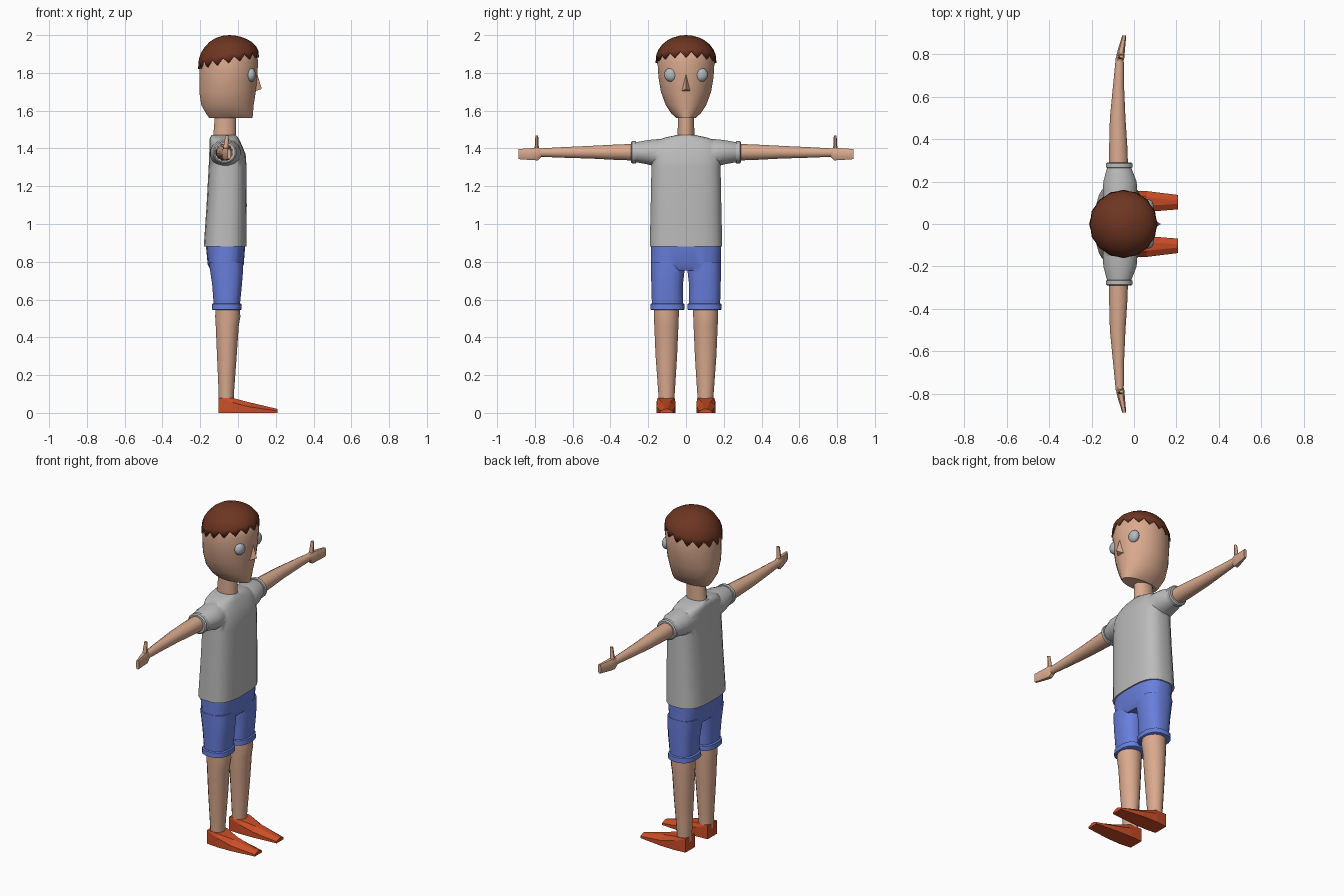
import bpy, bmesh, math
from math import cos, sin, pi

if "Cube" in bpy.data.objects:
    bpy.data.objects.remove(bpy.data.objects["Cube"])


def material(name, rgb):
    m = bpy.data.materials.new(name)
    m.diffuse_color = (*rgb, 1)
    m.use_nodes = True
    m.node_tree.nodes["Principled BSDF"].inputs["Base Color"].default_value = m.diffuse_color
    return m


SKIN = material("skin", (0.70, 0.40, 0.27))
GREY = material("shirt grey", (0.50, 0.50, 0.50))
BLUE = material("shorts blue", (0.14, 0.21, 0.72))
ORANGE = material("shoe orange", (0.60, 0.075, 0.02))
BROWN = material("hair brown", (0.155, 0.036, 0.016))
EYE = material("eye grey", (0.45, 0.50, 0.53))


def activate(ob):
    bpy.ops.object.select_all(action='DESELECT')
    ob.select_set(True)
    bpy.context.view_layer.objects.active = ob


def finish(name, bm, mat, mirror=False, angle=40):
    """Turn a bmesh into a coloured object, optionally mirrored across y."""
    if mirror:
        geom = bmesh.ops.duplicate(bm, geom=bm.verts[:] + bm.edges[:] + bm.faces[:])["geom"]
        for v in [g for g in geom if isinstance(g, bmesh.types.BMVert)]:
            v.co.y = -v.co.y
    bmesh.ops.recalc_face_normals(bm, faces=bm.faces)
    me = bpy.data.meshes.new(name)
    bm.to_mesh(me)
    bm.free()
    me.materials.append(mat)
    ob = bpy.data.objects.new(name, me)
    bpy.context.collection.objects.link(ob)
    if angle:
        activate(ob)
        bpy.ops.object.shade_smooth_by_angle(angle=math.radians(angle))
    return ob


def skin_rings(bm, rings):
    """Bridge equal point rings and cap both ends."""
    vs = [[bm.verts.new(p) for p in r] for r in rings]
    n = len(vs[0])
    for a, b in zip(vs, vs[1:]):
        for i in range(n):
            j = (i + 1) % n
            bm.faces.new((a[i], a[j], b[j], b[i]))
    bm.faces.new(vs[0])
    bm.faces.new(vs[-1])


def loft(name, axis, sections, mat, n=16, power=2.0, mirror=False, angle=40):
    """Sections: (position on axis, centre u, centre v, radius u, radius v)."""
    rings = []
    for p, cu, cv, ru, rv in sections:
        ring = []
        for k in range(n):
            a = 2 * pi * (k + 0.5) / n
            c, s = cos(a), sin(a)
            u = cu + ru * math.copysign(abs(c) ** (2 / power), c)
            v = cv + rv * math.copysign(abs(s) ** (2 / power), s)
            ring.append((u, v, p) if axis == 'z' else (u, p, v))
        rings.append(ring)
    bm = bmesh.new()
    skin_rings(bm, rings)
    return finish(name, bm, mat, mirror, angle)


def union(ob, other):
    mod = ob.modifiers.new("union", 'BOOLEAN')
    mod.operation, mod.solver, mod.object = 'UNION', 'EXACT', other
    activate(ob)
    bpy.ops.object.modifier_apply(modifier=mod.name)
    bpy.data.objects.remove(other)
    bpy.ops.object.shade_smooth_by_angle(angle=math.radians(40))


# head: (z, back x, front x, half width)
head = [(1.56, -0.152, 0.078, 0.05), (1.585, -0.17, 0.08, 0.078), (1.63, -0.195, 0.084, 0.108),
        (1.70, -0.206, 0.095, 0.134), (1.78, -0.206, 0.102, 0.147), (1.86, -0.205, 0.108, 0.152),
        (1.91, -0.19, 0.097, 0.14), (1.95, -0.155, 0.06, 0.108), (1.975, -0.11, 0.01, 0.06)]
loft("head", 'z', [(z, (b + f) / 2, 0, (f - b) / 2, w) for z, b, f, w in head], SKIN, n=28)

# neck
loft("neck", 'z', [(1.44, -0.072, 0, 0.062, 0.046), (1.58, -0.066, 0, 0.057, 0.043)], SKIN)

# nose wedge
bm = bmesh.new()
top, tip, left, right, back = [bm.verts.new(p) for p in (
    (0.10, 0, 1.80), (0.126, 0, 1.715), (0.088, -0.026, 1.702), (0.088, 0.026, 1.702), (0.06, 0, 1.72))]
for f in ((top, tip, left), (top, right, tip), (tip, right, left),
          (top, left, back), (top, back, right), (left, right, back)):
    bm.faces.new(f)
finish("nose", bm, SKIN, angle=0)

# eyes
bm = bmesh.new()
bmesh.ops.create_uvsphere(bm, u_segments=16, v_segments=10, radius=0.037)
for v in bm.verts:
    v.co.x = 0.068 + v.co.x * 0.7
    v.co.y += 0.079
    v.co.z += 1.79
finish("eyes", bm, EYE, mirror=True)

# hair: cap with a zigzag fringe, lower at the back
bm = bmesh.new()
N, ROWS = 32, 7
crown = bm.verts.new((-0.045, 0, 2.0))
prev = None
for r in range(1, ROWS + 1):
    phi = pi / 2 * r / ROWS
    ring = []
    for k in range(N):
        a = 2 * pi * k / N
        tooth = 0.016 if k % 2 else -0.016
        edge = 1.868 + 0.03 * cos(a)
        if r == ROWS:
            edge += tooth
        rad = 0.159 * sin(phi) * (1 + (0.015 if k % 2 == 0 else -0.015) * r / ROWS)
        ring.append(bm.verts.new((-0.05 + rad * cos(a), rad * sin(a),
                                  edge + (2.0 - edge) * cos(phi))))
    for k in range(N):
        j = (k + 1) % N
        bm.faces.new((crown, ring[k], ring[j]) if prev is None
                     else (prev[k], ring[k], ring[j], prev[j]))
    prev = ring
hair = finish("hair", bm, BROWN)
solid = hair.modifiers.new("thickness", 'SOLIDIFY')
solid.thickness = 0.012

# shirt body and sleeves
shirt = loft("shirt", 'z', [
    (0.88, -0.068, 0, 0.114, 0.193), (1.10, -0.060, 0, 0.107, 0.188), (1.30, -0.055, 0, 0.101, 0.184),
    (1.37, -0.056, 0, 0.097, 0.183), (1.42, -0.066, 0, 0.086, 0.175), (1.445, -0.072, 0, 0.08, 0.15),
    (1.458, -0.074, 0, 0.075, 0.11), (1.47, -0.075, 0, 0.066, 0.055)], GREY, n=24, power=2.9)
sleeves = loft("sleeves", 'y', [
    (0.06, -0.068, 1.37, 0.075, 0.085), (0.15, -0.066, 1.375, 0.083, 0.076),
    (0.20, -0.066, 1.380, 0.080, 0.066), (0.265, -0.070, 1.380, 0.058, 0.054),
    (0.266, -0.070, 1.380, 0.064, 0.060), (0.285, -0.070, 1.380, 0.063, 0.060),
    (0.291, -0.070, 1.380, 0.056, 0.053)], GREY, mirror=True)
union(shirt, sleeves)

# arms
loft("arms", 'y', [
    (0.24, -0.073, 1.380, 0.047, 0.046), (0.35, -0.074, 1.380, 0.045, 0.043),
    (0.50, -0.077, 1.380, 0.038, 0.035), (0.65, -0.073, 1.379, 0.027, 0.029),
    (0.79, -0.067, 1.378, 0.019, 0.022)], SKIN, n=12, mirror=True)

# hands and thumbs
loft("hands", 'y', [
    (0.768, -0.067, 1.376, 0.018, 0.024), (0.785, -0.065, 1.371, 0.021, 0.036),
    (0.82, -0.060, 1.370, 0.018, 0.033), (0.888, -0.046, 1.370, 0.010, 0.028)],
    SKIN, n=8, power=3, mirror=True)
loft("thumbs", 'z', [
    (1.38, -0.064, 0.790, 0.017, 0.018), (1.415, -0.064, 0.790, 0.013, 0.011),
    (1.468, -0.058, 0.790, 0.010, 0.008)], SKIN, n=8, mirror=True)

# shorts: seat joined to two legs with turned-up cuffs
shorts = loft("shorts", 'z', [
    (0.755, -0.064, 0, 0.080, 0.13), (0.785, -0.065, 0, 0.096, 0.185),
    (0.89, -0.066, 0, 0.105, 0.186)], BLUE, n=24, power=2.8)
legs = loft("shorts_legs", 'z', [
    (0.545, -0.060, 0.098, 0.074, 0.086), (0.548, -0.060, 0.098, 0.080, 0.092),
    (0.576, -0.060, 0.098, 0.079, 0.091), (0.580, -0.059, 0.098, 0.071, 0.084),
    (0.68, -0.058, 0.100, 0.080, 0.085), (0.74, -0.060, 0.097, 0.087, 0.089),
    (0.80, -0.064, 0.096, 0.092, 0.091)], BLUE, power=2.6, mirror=True)
union(shorts, legs)

# lower legs with a slight knee
loft("legs", 'z', [
    (0.05, -0.062, 0.103, 0.041, 0.043), (0.10, -0.062, 0.103, 0.041, 0.044),
    (0.30, -0.059, 0.104, 0.053, 0.058), (0.46, -0.057, 0.104, 0.062, 0.065),
    (0.51, -0.054, 0.104, 0.068, 0.067), (0.58, -0.056, 0.104, 0.064, 0.069)],
    SKIN, mirror=True)

# shoes: (x, centre y, half width, side height, top half width, top height)
rings = []
for x, y, w, hs, tw, h in ((-0.102, 0.105, 0.045, 0.078, 0.042, 0.08),
                           (-0.03, 0.106, 0.051, 0.055, 0.044, 0.079),
                           (0.06, 0.106, 0.049, 0.032, 0.020, 0.056),
                           (0.208, 0.103, 0.034, 0.010, 0.008, 0.021)):
    rings.append([(x, y - w, 0), (x, y - w, hs), (x, y - tw, h),
                  (x, y + tw, h), (x, y + w, hs), (x, y + w, 0)])
bm = bmesh.new()
skin_rings(bm, rings)
finish("shoes", bm, ORANGE, mirror=True, angle=0)
